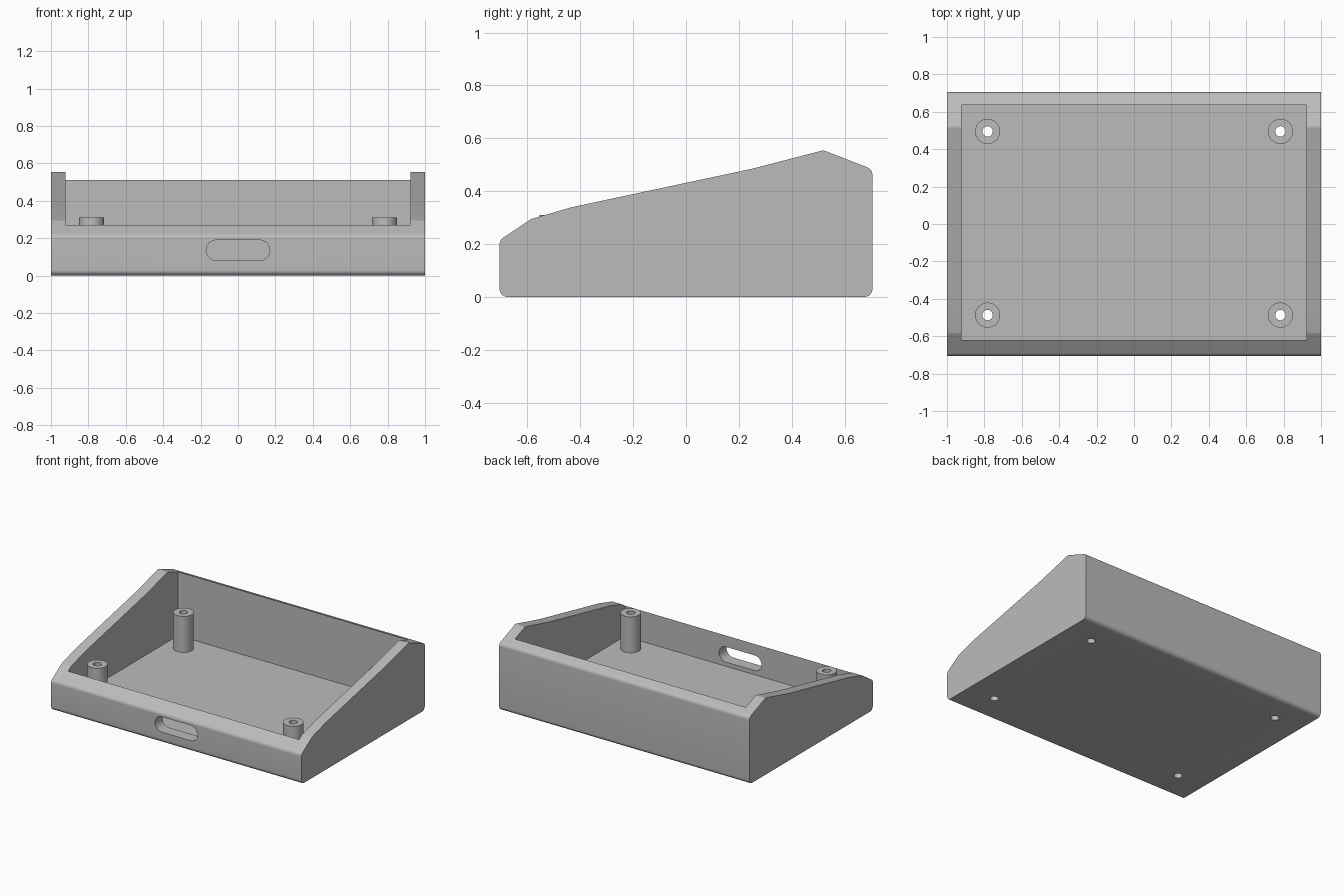
import bpy, bmesh, math
from mathutils import Vector, Matrix

cube = bpy.data.objects.get("Cube")
if cube:
    bpy.data.objects.remove(cube, do_unlink=True)

grey = bpy.data.materials.new("light_grey_plastic")
grey.use_nodes = True
grey.diffuse_color = (0.5, 0.5, 0.5, 1)
grey.node_tree.nodes["Principled BSDF"].inputs["Base Color"].default_value = (0.5, 0.5, 0.5, 1)


def make_object(name, bm):
    bmesh.ops.recalc_face_normals(bm, faces=bm.faces)
    mesh = bpy.data.meshes.new(name)
    bm.to_mesh(mesh)
    bm.free()
    mesh.materials.append(grey)
    obj = bpy.data.objects.new(name, mesh)
    bpy.context.collection.objects.link(obj)
    return obj


def rounded(corners, steps=8):
    """Replace each (u, v, radius) corner with a tangent arc."""
    out = []
    for i, (u, v, r) in enumerate(corners):
        p = Vector((u, v))
        a = (Vector(corners[i - 1][:2]) - p).normalized()
        b = (Vector(corners[(i + 1) % len(corners)][:2]) - p).normalized()
        if r == 0:
            out.append(p)
            continue
        half = a.angle(b) / 2
        centre = p + (a + b).normalized() * r / math.sin(half)
        start = p + a * r / math.tan(half) - centre
        end = p + b * r / math.tan(half) - centre
        sweep = start.angle_signed(end)
        for k in range(steps + 1):
            out.append(centre + Matrix.Rotation(-sweep * k / steps, 2) @ start)
    return out


def extrude(name, points, place, offset):
    """Extrude a 2D outline, mapped into space by place(), along offset."""
    bm = bmesh.new()
    face = bm.faces.new([bm.verts.new(place(p)) for p in points])
    new = bmesh.ops.extrude_face_region(bm, geom=[face])["geom"]
    bmesh.ops.translate(bm, vec=offset,
                        verts=[g for g in new if isinstance(g, bmesh.types.BMVert)])
    return make_object(name, bm)


def cylinder(name, x, y, z0, z1, radius, sides):
    bm = bmesh.new()
    bmesh.ops.create_cone(bm, cap_ends=True, segments=sides, radius1=radius, radius2=radius,
                          depth=z1 - z0, matrix=Matrix.Translation((x, y, (z0 + z1) / 2)))
    return make_object(name, bm)


def box(name, low, high):
    bm = bmesh.new()
    low, high = Vector(low), Vector(high)
    bmesh.ops.create_cube(bm, size=1, matrix=Matrix.Translation((low + high) / 2)
                          @ Matrix.Diagonal((high - low).to_4d()))
    return make_object(name, bm)


def activate(obj):
    bpy.ops.object.select_all(action="DESELECT")
    obj.select_set(True)
    bpy.context.view_layer.objects.active = obj


def cut(obj, cutter):
    activate(obj)
    mod = obj.modifiers.new("cut", "BOOLEAN")
    mod.operation, mod.solver, mod.object = "DIFFERENCE", "EXACT", cutter
    bpy.ops.object.modifier_apply(modifier=mod.name)


# Sloped case: side profile extruded across the width
FLOOR = 0.05
side = [(-0.705, 0, 0.03), (-0.705, 0.215, 0.03), (-0.585, 0.295, 0.04), (-0.43, 0.34, 0),
        (0.25, 0.485, 0), (0.52, 0.555, 0.03), (0.705, 0.483, 0.03), (0.705, 0, 0.03)]
case = extrude("case", rounded(side), lambda p: (-1, p.x, p.y), (2, 0, 0))

# Open interior and rounded slot in the front wall
slot = [(-0.17, 0.08, 0.0549), (0.17, 0.08, 0.0549), (0.17, 0.19, 0.0549), (-0.17, 0.19, 0.0549)]
cutters = [box("cavity_cutter", (-0.923, -0.62, FLOOR), (0.923, 0.635, 1)),
           extrude("slot_cutter", rounded(slot), lambda p: (p.x, -0.8, p.y), (0, 0.3, 0))]
for cutter in cutters:
    cut(case, cutter)

# Four hollow screw posts, drilled through the floor
posts = []
for y, row in ((-0.487, "front"), (0.495, "back")):
    for x, hand in ((-0.783, "right"), (0.783, "left")):
        drill = cylinder("drill_cutter", x, y, -0.1, 0.5, 0.028, 16)
        post = cylinder(f"{row}_{hand}_screw_post", x, y, FLOOR - 0.005, 0.31, 0.067, 32)
        cut(post, drill)
        cut(case, drill)
        cutters.append(drill)
        posts.append(post)

for cutter in cutters:
    bpy.data.objects.remove(cutter, do_unlink=True)

# Smooth fillets and posts, crisp edges elsewhere
for obj, angle in [(case, 24)] + [(p, 30) for p in posts]:
    activate(obj)
    bpy.ops.object.shade_smooth_by_angle(angle=math.radians(angle))
